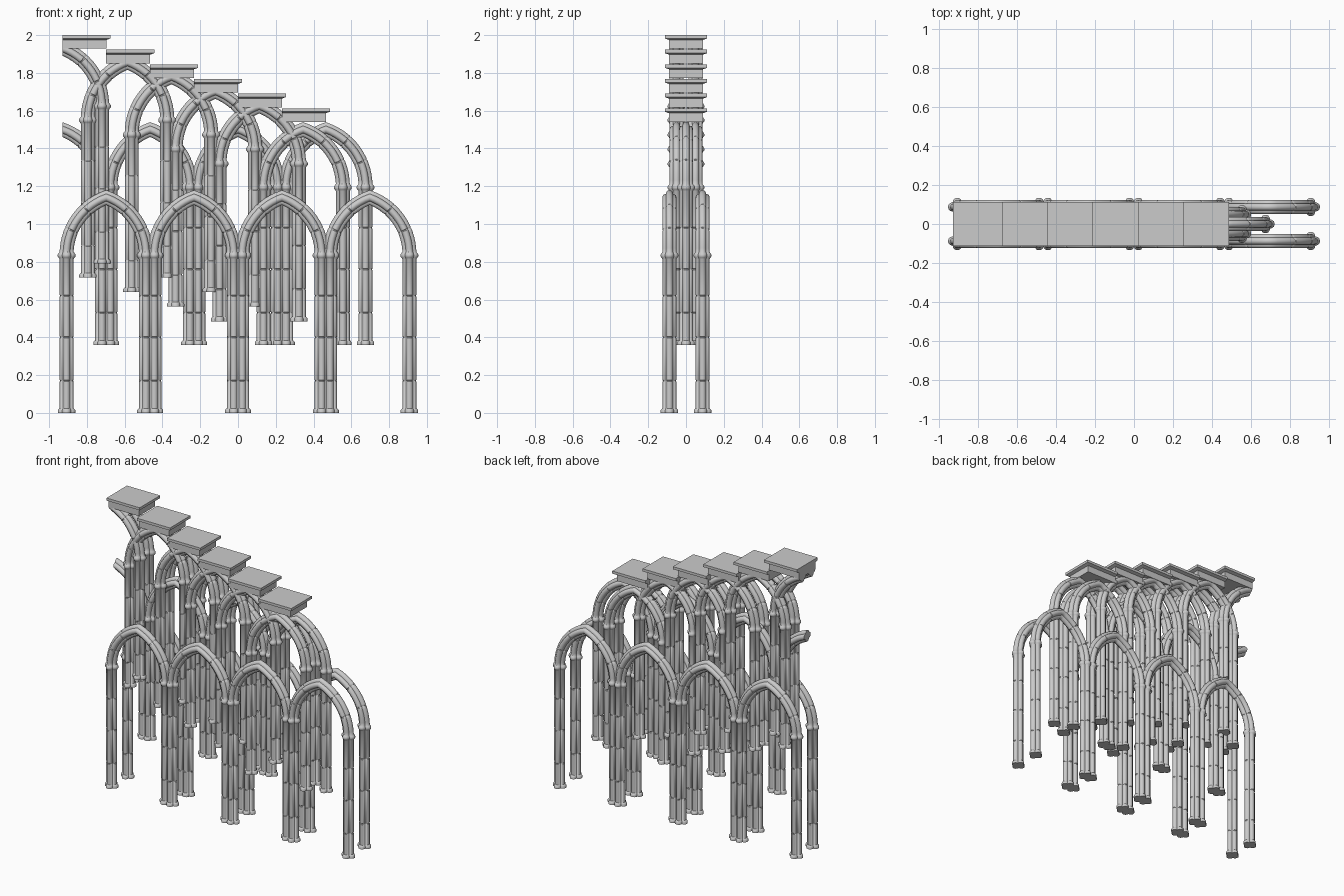
import bpy, bmesh
from math import sin, cos, pi, atan2, sqrt, hypot

if "Cube" in bpy.data.objects:
    bpy.data.objects.remove(bpy.data.objects["Cube"])

PITCH, HALF, RISE, SPRING = 0.465, 0.21, 0.298, 0.842
LOBE_D, LOBE_R, SEG = 0.019, 0.0185, 7

# Four-lobed shaft cross-section
edge = LOBE_D * cos(pi / 4) + sqrt(LOBE_R**2 - (LOBE_D * sin(pi / 4))**2)
half_arc = atan2(edge * sin(pi / 4), edge * cos(pi / 4) - LOBE_D)
section = []
for k in range(4):
    for i in range(SEG):
        t = half_arc * (2 * i / SEG - 1)
        x, y = LOBE_D + LOBE_R * cos(t), LOBE_R * sin(t)
        c, s = cos(k * pi / 2), sin(k * pi / 2)
        section.append((x * c - y * s, x * s + y * c))


def groove(z):
    return [(z - 0.004, 1), (z - 0.002, 0.94), (z + 0.002, 0.94), (z + 0.004, 1)]


# Shaft rings as (height, scale): base, masonry joints, capital
shaft = [(0, 1.25), (0.014, 1.25), (0.02, 1.14), (0.024, 1)]
for z in (0.17, 0.40, 0.62):
    shaft += groove(z)
shaft += [(0.814, 1), (0.822, 1.14), (0.828, 1.27), (0.838, 1.27), (0.846, 1.14), (0.852, 1)]


def half_arch_mesh(name, capped):
    """Right half of a pointed arch: shaft below, curved rib above, apex at x = 0."""
    d = (RISE**2 - HALF**2) / (2 * HALF)
    R = HALF + d
    end = atan2(RISE, d)
    rings = [(HALF, z, 1, 0, s, s) for z, s in shaft]
    stations = [(end * i / 14, 1) for i in range(1, 14)]
    for f in (0.33, 0.68):
        stations += [(end * f + o / R, s) for o, s in groove(0)]
    for a, s in sorted(stations):
        rings.append((R * cos(a) - d, SPRING + R * sin(a), cos(a), sin(a), s, s))
    rings.append((0, SPRING + RISE, 0, 1, 1 / sin(end), 1))   # mitre at the apex
    bm = bmesh.new()
    loops = []
    for x, z, nx, nz, sn, sy in rings:
        loops.append([bm.verts.new((max(0, x + u * sn * nx), v * sy, z + u * sn * nz))
                      for u, v in section])
    n = len(section)
    for a, b in zip(loops, loops[1:]):
        for i in range(n):
            j = (i + 1) % n
            bm.faces.new((a[i], a[j], b[j], b[i]))
    bm.faces.new(loops[0][::-1])
    if capped:
        bm.faces.new(loops[-1])
    bmesh.ops.recalc_face_normals(bm, faces=bm.faces)
    me = bpy.data.meshes.new(name)
    bm.to_mesh(me)
    bm.free()
    return me


open_mesh = half_arch_mesh("arch_half", False)
cut_mesh = half_arch_mesh("cut_arch_half", True)


def arch(name, x, y, z, cut=False):
    ob = bpy.data.objects.new(name, cut_mesh if cut else open_mesh)
    bpy.context.collection.objects.link(ob)
    ob.location = (x, y, z)
    if not cut:
        m = ob.modifiers.new("mirror", 'MIRROR')
        m.use_axis[0] = True
        m.merge_threshold = 0.0005
    return ob


arches = []
# Lower arcade: two rows of four bays
for y in (-0.0875, 0.0875):
    for i in range(4):
        arches.append(arch("lower_arch", (i - 1.5) * PITCH, y, 0))

# Middle arcade: one central row, half a bay along, cut at the left end
for i in range(4):
    arches.append(arch("middle_arch", (i - 2) * PITCH, 0, 0.36, cut=(i == 0)))

# Upper arches: two rows stepping down under the treads
for y in (-0.05, 0.05):
    arches.append(arch("upper_cut_arch", -0.93, y, 0.79, cut=True))
    for i, z in enumerate((0.716, 0.639, 0.562, 0.485, 0.36)):
        arches.append(arch("upper_arch", -0.585 + i * PITCH / 2, y, z))

bpy.ops.object.select_all(action='DESELECT')
for ob in arches:
    ob.select_set(True)
bpy.context.view_layer.objects.active = arches[0]
bpy.ops.object.shade_smooth_by_angle(angle=0.7)


def step_mesh():
    """Block with a moulded tread overhanging the front, back and right."""
    bm = bmesh.new()
    prev = None
    for z, o in ((-0.072, 0), (-0.026, 0), (-0.018, 0.022), (0, 0.022)):
        w, y = 0.2325 + o, 0.09 + o
        loop = [bm.verts.new(p) for p in ((0, -y, z), (w, -y, z), (w, y, z), (0, y, z))]
        if prev:
            for i in range(4):
                j = (i + 1) % 4
                bm.faces.new((prev[i], prev[j], loop[j], loop[i]))
        else:
            bm.faces.new(loop[::-1])
        prev = loop
    bm.faces.new(prev)
    me = bpy.data.meshes.new("step")
    bm.to_mesh(me)
    bm.free()
    return me


# Six stair steps
step = step_mesh()
for i in range(6):
    ob = bpy.data.objects.new("stair_step", step)
    bpy.context.collection.objects.link(ob)
    ob.location = (-0.93 + i * PITCH / 2, 0, 2.0 - i * 0.0775)
